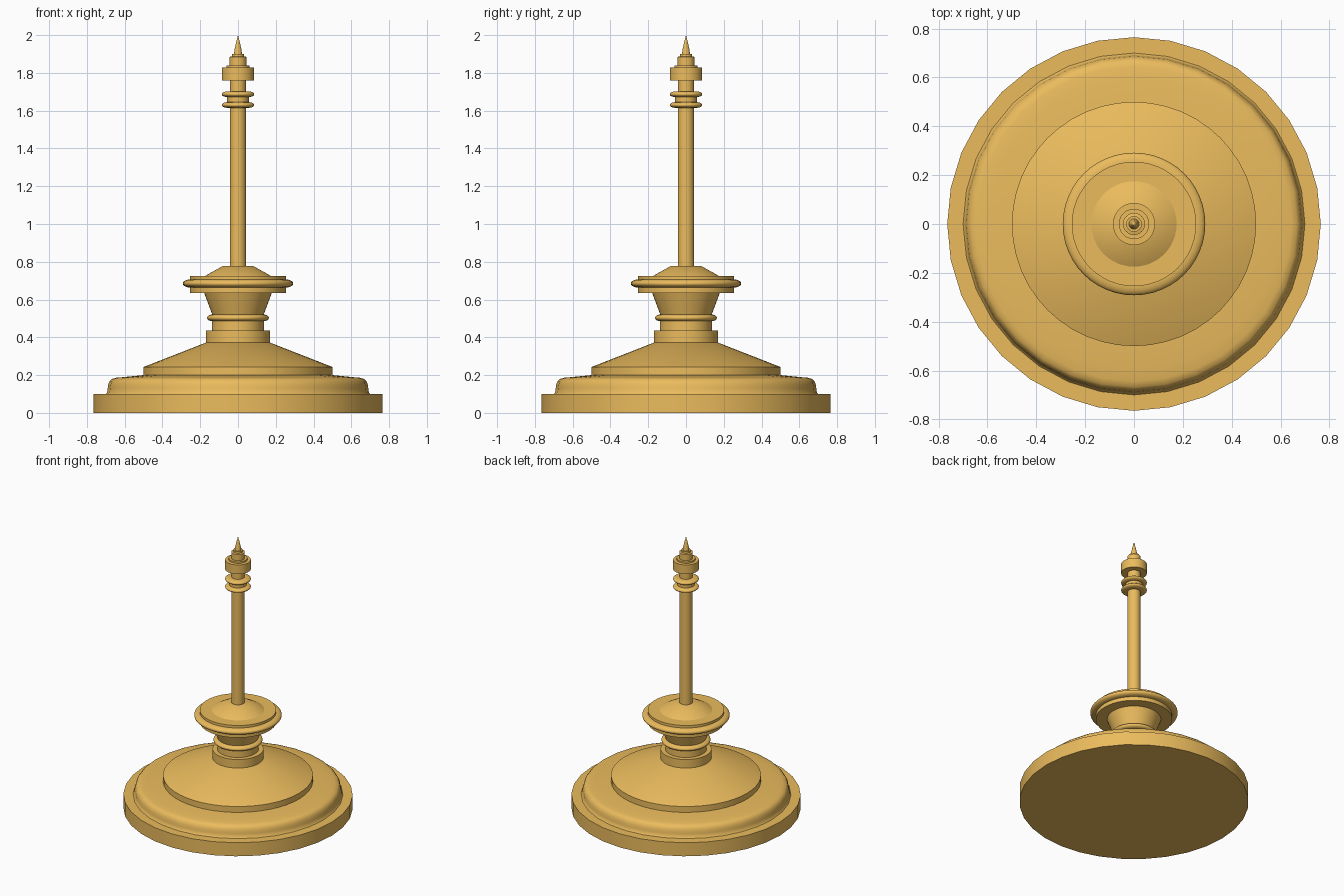
import bpy, bmesh, math

if "Cube" in bpy.data.objects:
    bpy.data.objects.remove(bpy.data.objects["Cube"])

gold = bpy.data.materials.new("gold")
gold.diffuse_color = (0.83, 0.50, 0.11, 1)
gold.use_nodes = True
gold.node_tree.nodes["Principled BSDF"].inputs["Base Color"].default_value = gold.diffuse_color


def finish(ob, angle=30):
    ob.data.materials.append(gold)
    bpy.ops.object.select_all(action='DESELECT')
    ob.select_set(True)
    bpy.context.view_layer.objects.active = ob
    bpy.ops.object.shade_smooth_by_angle(angle=math.radians(angle))


def lathe(name, profile, sides=48, angle=30):
    """Closed solid of revolution from (radius, height) points, bottom to top."""
    bm = bmesh.new()
    rings = []
    for r, z in profile:
        if r == 0:
            rings.append([bm.verts.new((0, 0, z))] * sides)
        else:
            rings.append([bm.verts.new((r * math.cos(math.tau * i / sides),
                                        r * math.sin(math.tau * i / sides), z))
                          for i in range(sides)])
    for lo, hi in zip(rings, rings[1:]):
        for i in range(sides):
            j = (i + 1) % sides
            bm.faces.new(list(dict.fromkeys((lo[i], lo[j], hi[j], hi[i]))))
    if profile[0][0] > 0:
        bm.faces.new(rings[0][::-1])
    if profile[-1][0] > 0:
        bm.faces.new(rings[-1])
    bmesh.ops.recalc_face_normals(bm, faces=bm.faces)
    me = bpy.data.meshes.new(name)
    bm.to_mesh(me)
    bm.free()
    ob = bpy.data.objects.new(name, me)
    bpy.context.collection.objects.link(ob)
    finish(ob, angle)


def bead(name, z, outer, half_height, depth):
    """Rounded ring moulding with an elliptical section."""
    pts = [(outer - depth + depth * math.cos(a), z + half_height * math.sin(a))
           for a in (math.pi * (k / 10 - 0.5) for k in range(11))]
    lathe(name, pts, angle=40)


# Round plinth and its rounded moulding
lathe("plinth", [(0.765, 0), (0.765, 0.10)], 32)
lathe("base_moulding", [(0.70, 0.10), (0.693, 0.108), (0.69, 0.13), (0.687, 0.15),
                        (0.68, 0.168), (0.668, 0.18), (0.645, 0.186),
                        (0.60, 0.19), (0.50, 0.20)], 32, 50)

# Stepped cone over the base
lathe("base_cone", [(0.50, 0.18), (0.50, 0.243), (0.17, 0.372)])

# Neck and flared cup
lathe("collar", [(0.17, 0.36), (0.17, 0.435)])
lathe("neck", [(0.138, 0.43), (0.138, 0.52)])
bead("neck_bead", 0.503, 0.164, 0.018, 0.03)
lathe("flared_cup", [(0.134, 0.515), (0.18, 0.637)])

# Wide dish with rounded rim and sloped lid
lathe("dish", [(0.255, 0.635), (0.255, 0.725)])
bead("dish_rim", 0.685, 0.292, 0.022, 0.04)
lathe("dish_lid", [(0.18, 0.722), (0.08, 0.778)])

# Shaft with a pair of rings
lathe("shaft", [(0.043, 0.77), (0.043, 1.77)], 32)
lathe("ring_spacer", [(0.057, 1.63), (0.057, 1.69)], 32)
for n, z in enumerate((1.63, 1.687)):
    bead(f"shaft_ring_{n + 1}", z, 0.086, 0.015, 0.03)

# Cap and pointed finial
lathe("cap", [(0.086, 1.76), (0.086, 1.828), (0.062, 1.828), (0.062, 1.84)])
lathe("cap_neck", [(0.045, 1.835), (0.045, 1.885), (0.032, 1.888), (0.032, 1.90)], 32)
lathe("finial", [(0.022, 1.895), (0.018, 1.925), (0.009, 1.965), (0, 2.0)], 32)
